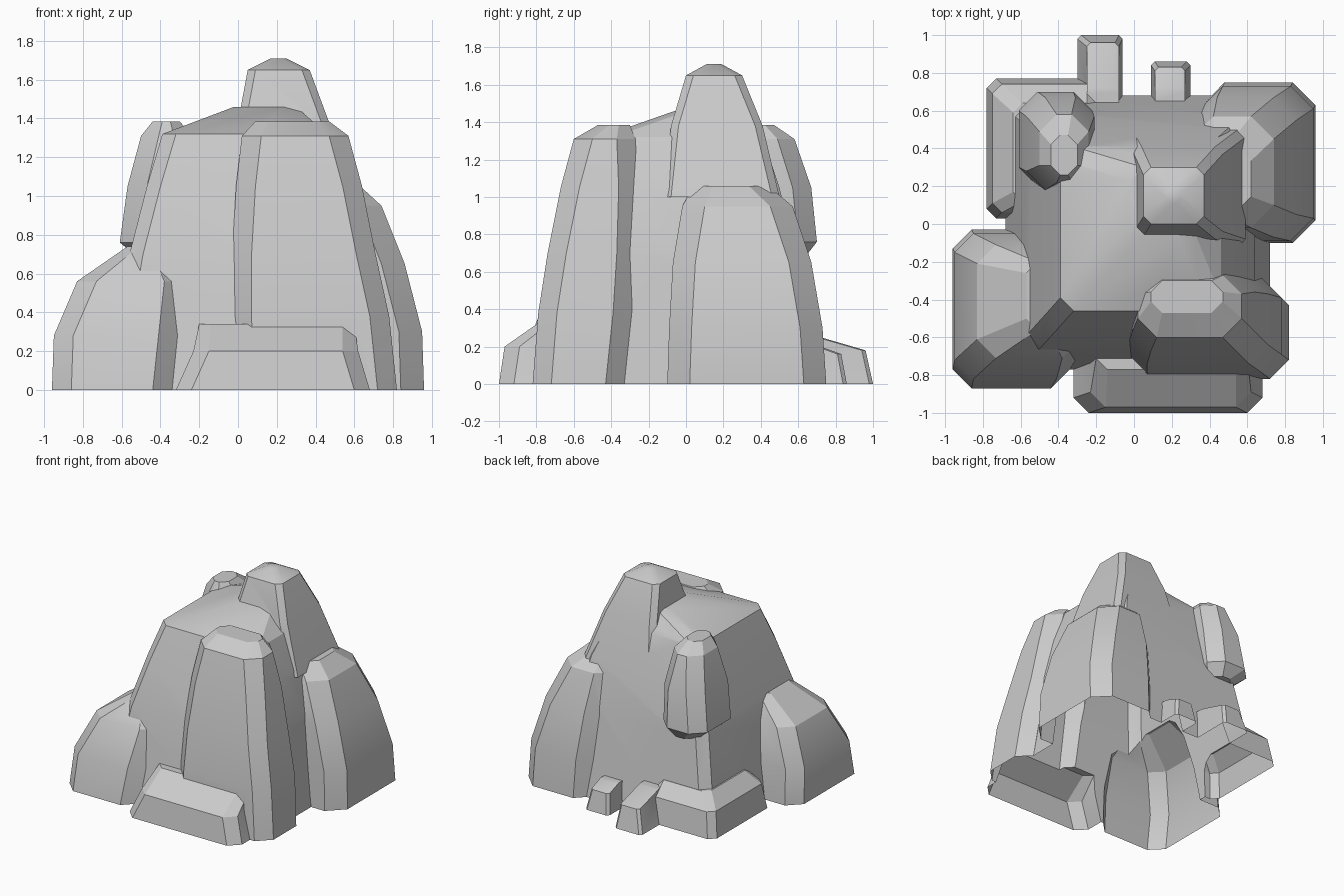
import bpy
import bmesh
import math

cube = bpy.data.objects.get("Cube")
if cube:
    bpy.data.objects.remove(cube)

stone = bpy.data.materials.new("grey stone")
stone.use_nodes = True
GREY = (0.6, 0.6, 0.6, 1)
stone.diffuse_color = GREY
stone.node_tree.nodes["Principled BSDF"].inputs["Base Color"].default_value = GREY

chunks = []


def chunk(name, chamfer, rings, grounded=True):
    """Stack of chamfered rectangles, each given as (z, x0, x1, y0, y1)."""
    rings = list(rings)
    if grounded:  # carry the foot below ground so it can be trimmed cleanly
        rings.insert(0, (-0.05 - 0.01 * len(chunks),) + rings[0][1:])
    bm = bmesh.new()
    loops = []
    for z, x0, x1, y0, y1 in rings:
        c = min(chamfer, 0.35 * (x1 - x0), 0.35 * (y1 - y0))
        outline = [(x0 + c, y0), (x1 - c, y0), (x1, y0 + c), (x1, y1 - c),
                   (x1 - c, y1), (x0 + c, y1), (x0, y1 - c), (x0, y0 + c)]
        loops.append([bm.verts.new((x, y, z)) for x, y in outline])
    for low, high in zip(loops, loops[1:]):
        for i in range(len(low)):
            j = (i + 1) % len(low)
            bm.faces.new((low[i], low[j], high[j], high[i]))
    bm.faces.new(loops[0][::-1])
    bm.faces.new(loops[-1])
    mesh = bpy.data.meshes.new(name)
    bm.to_mesh(mesh)
    bm.free()
    mesh.materials.append(stone)
    obj = bpy.data.objects.new(name, mesh)
    bpy.context.collection.objects.link(obj)
    chunks.append(obj)
    return obj


# Central mass
rock = chunk("rock", 0.07, [
    (0, -0.68, 0.72, -0.77, 0.68),
    (0.7, -0.56, 0.64, -0.65, 0.58),
    (1.05, -0.47, 0.56, -0.55, 0.5),
    (1.32, -0.39, 0.46, -0.46, 0.41),
    (1.46, -0.02, 0.3, -0.06, 0.3)])

# Summit spire
chunk("spire", 0.04, [
    (1.0, -0.05, 0.59, -0.12, 0.5),
    (1.38, 0, 0.47, -0.08, 0.41),
    (1.65, 0.05, 0.37, 0, 0.3),
    (1.71, 0.17, 0.25, 0.11, 0.19)], False)

# Front pillar
chunk("front_pillar", 0.1, [
    (0, -0.02, 0.82, -0.82, -0.33),
    (0.38, -0.03, 0.78, -0.79, -0.29),
    (0.7, -0.03, 0.71, -0.74, -0.27),
    (1.05, -0.01, 0.64, -0.67, -0.26),
    (1.31, 0.02, 0.57, -0.6, -0.27),
    (1.385, 0.09, 0.47, -0.47, -0.3)])

# Low shoulder on the front right
chunk("front_shoulder", 0.1, [
    (0, -0.96, -0.34, -0.87, -0.03),
    (0.28, -0.95, -0.31, -0.82, -0.05),
    (0.56, -0.83, -0.28, -0.71, -0.11),
    (0.74, -0.57, -0.4, -0.56, -0.2)])

# Tall shoulder on the back left
chunk("back_shoulder", 0.12, [
    (0, 0.36, 0.96, -0.1, 0.75),
    (0.3, 0.35, 0.95, -0.09, 0.73),
    (0.65, 0.32, 0.86, -0.07, 0.67),
    (0.95, 0.3, 0.74, -0.02, 0.57),
    (1.06, 0.32, 0.62, 0.04, 0.44)])

# Overhanging knob at the back
chunk("back_knob", 0.1, [
    (0.67, -0.5, -0.27, 0.25, 0.63),
    (0.76, -0.61, -0.22, 0.2, 0.7),
    (1.05, -0.57, -0.21, 0.18, 0.67),
    (1.31, -0.5, -0.24, 0.22, 0.58),
    (1.385, -0.44, -0.3, 0.26, 0.47)], False)

# Ledges and loose blocks around the foot
chunk("front_ledge", 0.08, [
    (0, -0.32, 0.68, -1, -0.6),
    (0.2, -0.23, 0.62, -0.97, -0.6),
    (0.34, -0.2, 0.6, -0.77, -0.6)])
chunk("back_ledge", 0.05, [
    (0, -0.78, -0.2, 0.03, 0.77),
    (0.2, -0.75, -0.2, 0.06, 0.74),
    (0.3, -0.64, -0.2, 0.12, 0.64)])
chunk("back_block_large", 0.02, [
    (0, -0.3, -0.06, 0.5, 1),
    (0.18, -0.25, -0.08, 0.5, 0.96),
    (0.25, -0.25, -0.08, 0.5, 0.72)])
chunk("back_block_small", 0.02, [
    (0, 0.09, 0.3, 0.5, 0.86),
    (0.16, 0.11, 0.27, 0.5, 0.83),
    (0.2, 0.11, 0.27, 0.5, 0.72)])

# Fuse the chunks into one skin
for other in chunks[1:]:
    union = rock.modifiers.new(other.name, 'BOOLEAN')
    union.operation = 'UNION'
    union.solver = 'EXACT'
    union.object = other
depsgraph = bpy.context.evaluated_depsgraph_get()
skin = bpy.data.meshes.new_from_object(rock.evaluated_get(depsgraph))
rock.modifiers.clear()
rock.data = skin
for other in chunks[1:]:
    bpy.data.objects.remove(other)

# Trim at ground level, leaving the underside open
bm = bmesh.new()
bm.from_mesh(skin)
bmesh.ops.bisect_plane(bm, geom=bm.verts[:] + bm.edges[:] + bm.faces[:],
                       plane_co=(0, 0, 0), plane_no=(0, 0, 1), clear_inner=True)
bmesh.ops.remove_doubles(bm, verts=bm.verts[:], dist=0.002)
bm.to_mesh(skin)
bm.free()

bpy.context.view_layer.objects.active = rock
rock.select_set(True)
bpy.ops.object.shade_smooth_by_angle(angle=math.radians(22))
